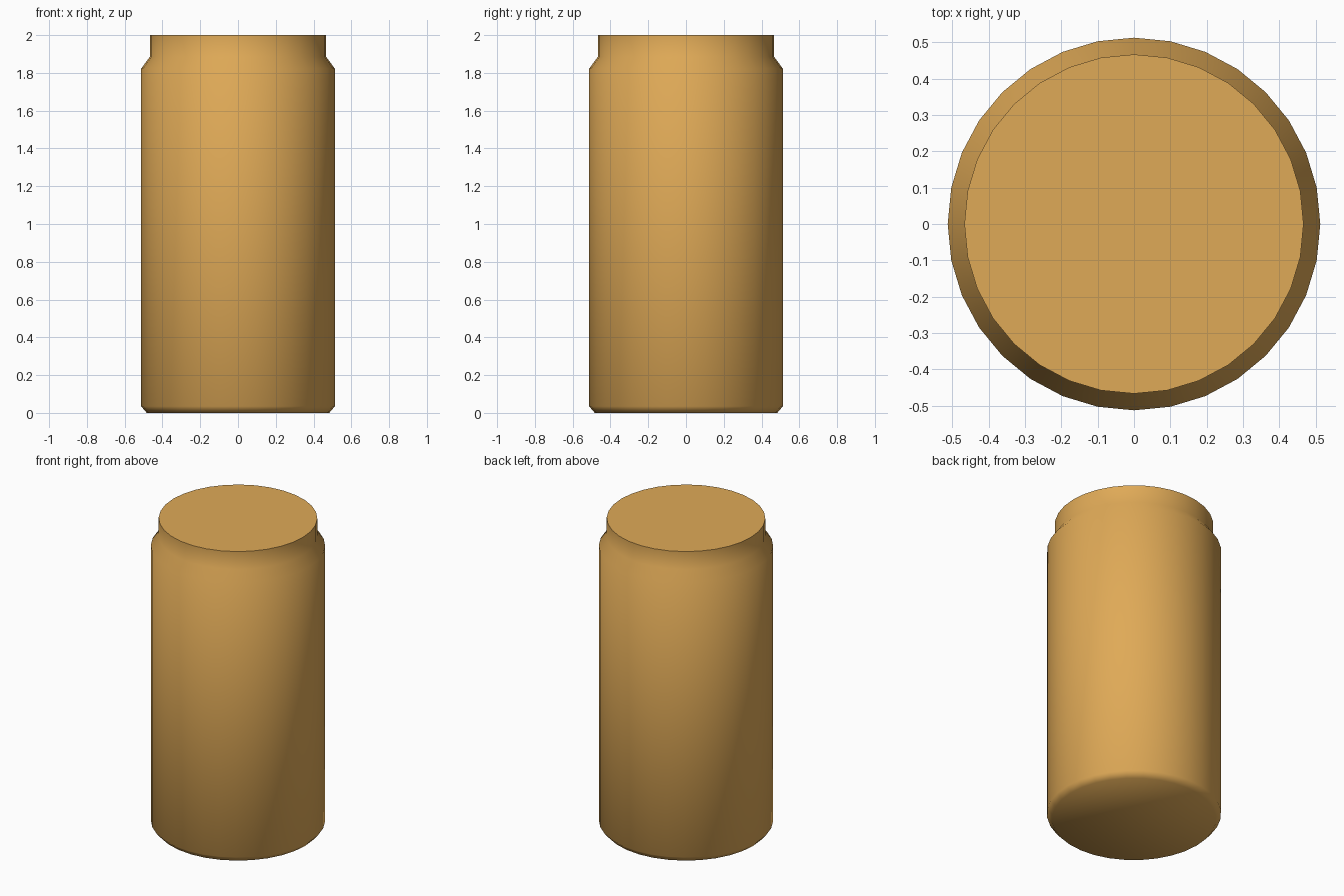
import bpy, bmesh, math

if "Cube" in bpy.data.objects:
    bpy.data.objects.remove(bpy.data.objects["Cube"])

SIDES = 32
# Radius, height from base chamfer up to the neck rim
PROFILE = [(0.483, 0.0), (0.513, 0.035), (0.513, 1.822), (0.467, 1.885), (0.467, 2.0)]

# Can body: stacked rings closed by two caps
bm = bmesh.new()
rings = []
for r, z in PROFILE:
    rings.append([bm.verts.new((r * math.cos(2 * math.pi * i / SIDES),
                                r * math.sin(2 * math.pi * i / SIDES), z))
                  for i in range(SIDES)])
for a, b in zip(rings, rings[1:]):
    for i in range(SIDES):
        j = (i + 1) % SIDES
        bm.faces.new((a[i], a[j], b[j], b[i]))
bm.faces.new(rings[0][::-1])
bm.faces.new(rings[-1])
bmesh.ops.recalc_face_normals(bm, faces=bm.faces)
mesh = bpy.data.meshes.new("can_body")
bm.to_mesh(mesh)
bm.free()
can = bpy.data.objects.new("can_body", mesh)
bpy.context.collection.objects.link(can)

# Amber finish
mat = bpy.data.materials.new("amber")
mat.diffuse_color = (0.74, 0.40, 0.095, 1.0)
mat.use_nodes = True
mat.node_tree.nodes["Principled BSDF"].inputs["Base Color"].default_value = mat.diffuse_color
mesh.materials.append(mat)

# Smooth sides and base chamfer, sharp rim
bpy.context.view_layer.objects.active = can
can.select_set(True)
bpy.ops.object.shade_smooth_by_angle(angle=math.radians(60))
